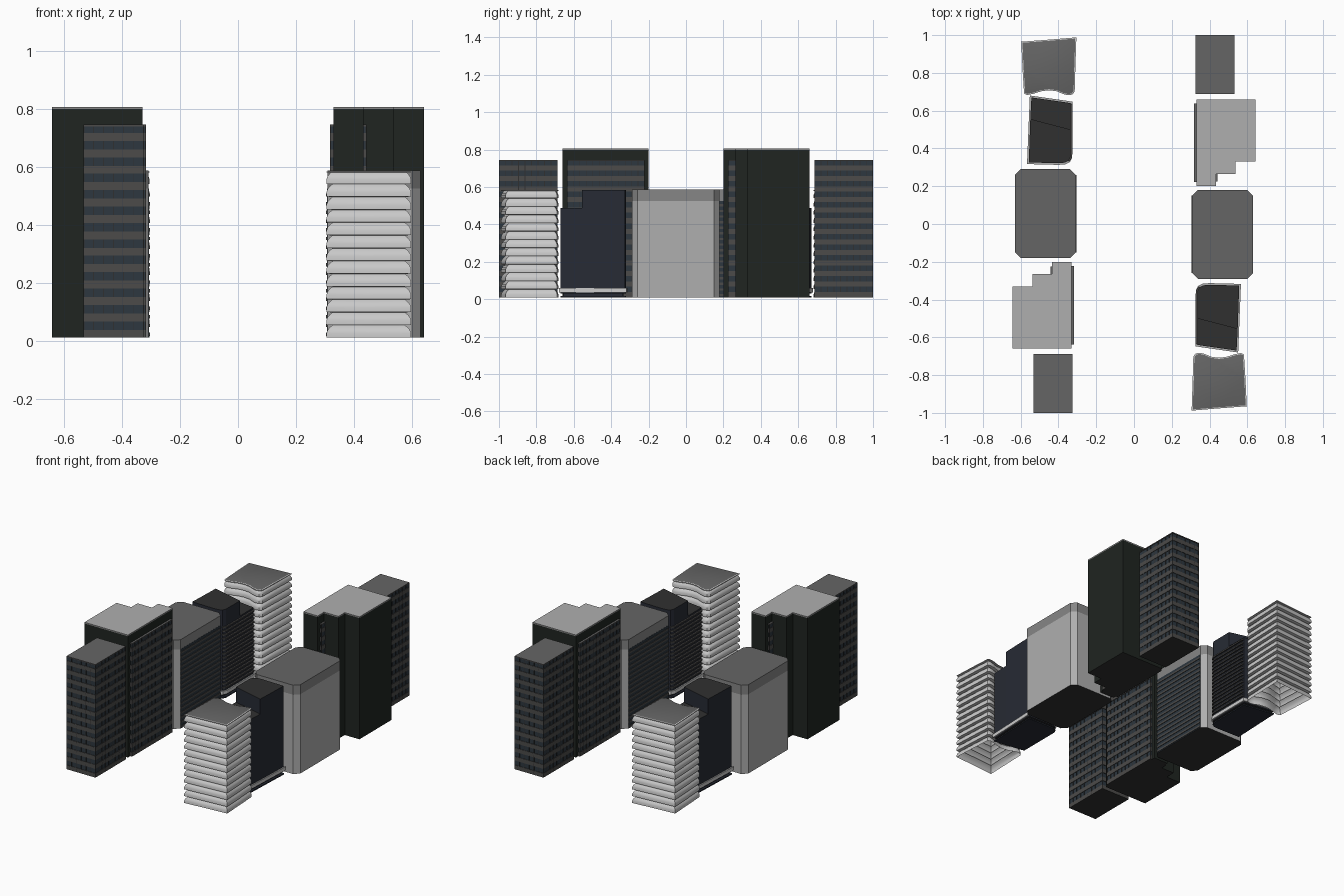
import bpy, bmesh, math
from mathutils import Vector

if "Cube" in bpy.data.objects:
    bpy.data.objects.remove(bpy.data.objects["Cube"])

BASE = 0.01


def mat(name, r, g, b):
    m = bpy.data.materials.new(name)
    m.diffuse_color = (r, g, b, 1)
    m.use_nodes = True
    m.node_tree.nodes["Principled BSDF"].inputs["Base Color"].default_value = m.diffuse_color
    return m


BLACK = mat("black_cladding", 0.014, 0.018, 0.015)
BLUE = mat("dark_blue_glass", 0.020, 0.024, 0.035)
GLASS = mat("window_glass", 0.026, 0.038, 0.050)
SPANDREL = mat("spandrel", 0.072, 0.070, 0.068)
ROOF = mat("roof_grey", 0.13, 0.13, 0.13)
PALE = mat("pale_grey", 0.43, 0.43, 0.43)
MID = mat("mid_grey", 0.24, 0.24, 0.24)
WHITE = mat("white_band", 0.75, 0.75, 0.74)
UNDER = mat("underside", 0.03, 0.03, 0.03)
MATS = [BLACK, BLUE, GLASS, SPANDREL, ROOF, PALE, MID, WHITE, UNDER]


def rect(x0, x1, y0, y1):
    return [(x0, y0), (x1, y0), (x1, y1), (x0, y1)]


def offset(pts, d):
    # grow (d > 0) or shrink a counter-clockwise outline with mitred corners
    out = []
    for i, p in enumerate(pts):
        p = Vector(p)
        a = (p - Vector(pts[i - 1])).normalized()
        b = (Vector(pts[(i + 1) % len(pts)]) - p).normalized()
        n1, n2 = Vector((a.y, -a.x)), Vector((b.y, -b.x))
        m = (n1 + n2) / (1 + n1.dot(n2))
        out.append(tuple(p + m * d))
    return out


def prism(bm, pts, z0, z1, side, top=None, bottom=UNDER):
    lo = [bm.verts.new((x, y, z0)) for x, y in pts]
    hi = [bm.verts.new((x, y, z1)) for x, y in pts]
    n = len(pts)
    for i in range(n):
        j = (i + 1) % n
        bm.faces.new((lo[i], lo[j], hi[j], hi[i])).material_index = MATS.index(side)
    bm.faces.new(hi).material_index = MATS.index(top or side)
    bm.faces.new(lo[::-1]).material_index = MATS.index(bottom)


def finish(name, bm, smooth=False):
    # each part appears on both sides of the street, turned half a circle
    me = bpy.data.meshes.new(name)
    bm.to_mesh(me)
    bm.free()
    for m in MATS:
        me.materials.append(m)
    for side, angle in (("right", 0), ("left", math.pi)):
        ob = bpy.data.objects.new(name + "_" + side, me)
        bpy.context.collection.objects.link(ob)
        ob.rotation_euler.z = angle
        if smooth and not angle:
            bpy.context.view_layer.objects.active = ob
            ob.select_set(True)
            bpy.ops.object.shade_smooth_by_angle(angle=math.radians(35))
            ob.select_set(False)


def window_block(name, x0, x1, y0, y1, z1, floors, roof):
    # glass core, a spandrel ring per floor and thin mullions
    bm = bmesh.new()
    d = 0.003
    core = rect(x0 + d, x1 - d, y0 + d, y1 - d)
    prism(bm, core, BASE, z1 - 0.004, GLASS, roof)
    h = (z1 - BASE) / floors
    for i in range(floors):
        z = BASE + i * h
        prism(bm, rect(x0, x1, y0, y1), z, z + h * 0.48, SPANDREL)
    prism(bm, rect(x0, x1, y0, y1), z1 - 0.006, z1, SPANDREL, roof)
    w = 0.0015
    for a0, a1, along_x in ((x0, x1, True), (y0, y1, False)):
        n = max(1, round((a1 - a0) / 0.035))
        for i in range(n + 1):
            c = min(max(a0 + (a1 - a0) * i / n, a0 + w), a1 - w)
            for e in ((y0, y1 - d) if along_x else (x0, x1 - d)):
                r = rect(c - w, c + w, e, e + d) if along_x else rect(e, e + d, c - w, c + w)
                prism(bm, r, BASE, z1 - 0.006, UNDER)
    finish(name, bm)


# Wavy building: open-bottomed shell of flared floors
wavy = [(0.305, -0.988), (0.45, -0.976), (0.597, -0.965), (0.590, -0.82), (0.582, -0.69),
        (0.565, -0.683), (0.53, -0.690), (0.49, -0.703), (0.45, -0.708), (0.41, -0.703),
        (0.375, -0.688), (0.35, -0.682), (0.328, -0.685), (0.314, -0.70), (0.310, -0.84)]
bm = bmesh.new()
floors, top = 13, 0.585
h = (top - BASE) / floors
rings = []
for i in range(floors):
    z = BASE + i * h
    for d, f in ((0.0, 0.0), (0.0, 0.35), (-0.004, 0.6), (-0.012, 0.82), (-0.020, 0.97)):
        rings.append([bm.verts.new((x, y, z + f * h)) for x, y in offset(wavy, d)])
for d, z in ((0.0, top - 0.006), (0.0, top - 0.002), (-0.006, top)):
    rings.append([bm.verts.new((x, y, z)) for x, y in offset(wavy, d)])
for a, b in zip(rings, rings[1:]):
    for i in range(len(a)):
        j = (i + 1) % len(a)
        bm.faces.new((a[i], a[j], b[j], b[i])).material_index = MATS.index(WHITE)
bm.faces.new(rings[-1]).material_index = MATS.index(ROOF)
finish("wavy_building", bm, True)

# Glass building: low and high volumes with a slanted split
low = [(0.335, -0.64), (0.543, -0.67), (0.549, -0.556), (0.335, -0.50)]
high = [(0.335, -0.50), (0.549, -0.556), (0.557, -0.326), (0.40, -0.322), (0.366, -0.325),
        (0.346, -0.335), (0.336, -0.355)]
full = low[:2] + high[2:]
bm = bmesh.new()
prism(bm, low, 0.03, 0.487, BLUE, UNDER)
prism(bm, high, 0.03, 0.585, BLUE, UNDER)
finish("glass_tower", bm)

# Podium with a pale canopy ring
bm = bmesh.new()
prism(bm, offset(full, -0.012), BASE, 0.04, BLUE, BLUE, BLUE)
prism(bm, offset(full, 0.009), 0.037, 0.06, WHITE, PALE, WHITE)
prism(bm, offset(full, 0.002), BASE, 0.018, BLUE, BLUE, BLUE)
finish("glass_podium", bm)

# Street-side louvres on the glass building
bm = bmesh.new()
for i in range(17):
    z = 0.075 + i * 0.0245
    strip = [(0.325, -0.636), (0.340, -0.638), (0.340, -0.352), (0.352, -0.338), (0.343, -0.330),
             (0.327, -0.355)]
    prism(bm, strip, z, z + 0.009, SPANDREL)
finish("glass_louvres", bm)

# Chamfered building with a darker parapet band
c = 0.03
x0, x1, y0, y1 = 0.308, 0.63, -0.29, 0.18
octagon = [(x0 + c, y0), (x1 - c, y0), (x1, y0 + c), (x1, y1 - c),
           (x1 - c, y1), (x0 + c, y1), (x0, y1 - c), (x0, y0 + c)]
bm = bmesh.new()
prism(bm, octagon, BASE, 0.525, PALE)
prism(bm, octagon, 0.525, 0.587, MID, ROOF)
finish("chamfered_building", bm)

# Street facade of the chamfered building: dark panel with fine bands
bm = bmesh.new()
prism(bm, rect(x0 - 0.001, x0 + 0.01, y0 + c, y1 - c), BASE, 0.525, GLASS)
for i in range(17):
    z = BASE + 0.006 + i * 0.030
    prism(bm, rect(x0 - 0.004, x0 + 0.01, y0 + c, y1 - c), z, z + 0.012, SPANDREL)
finish("chamfered_facade", bm)

# Stepped dark tower with a pale roof slab
stepped = [(0.33, 0.20), (0.433, 0.20), (0.433, 0.265), (0.537, 0.265), (0.537, 0.33),
           (0.642, 0.33), (0.642, 0.66), (0.33, 0.66)]
bm = bmesh.new()
prism(bm, stepped, BASE, 0.798, BLACK)
prism(bm, stepped, 0.798, 0.806, MID, PALE)
finish("stepped_tower", bm)

# Window slabs on the stepped tower and the separate end tower
window_block("street_window_slab", 0.317, 0.335, 0.222, 0.637, 0.745, 13, ROOF)
window_block("notch_window_slab", 0.428, 0.443, 0.225, 0.267, 0.745, 13, ROOF)
window_block("end_tower", 0.325, 0.533, 0.687, 1.0, 0.745, 13, ROOF)
